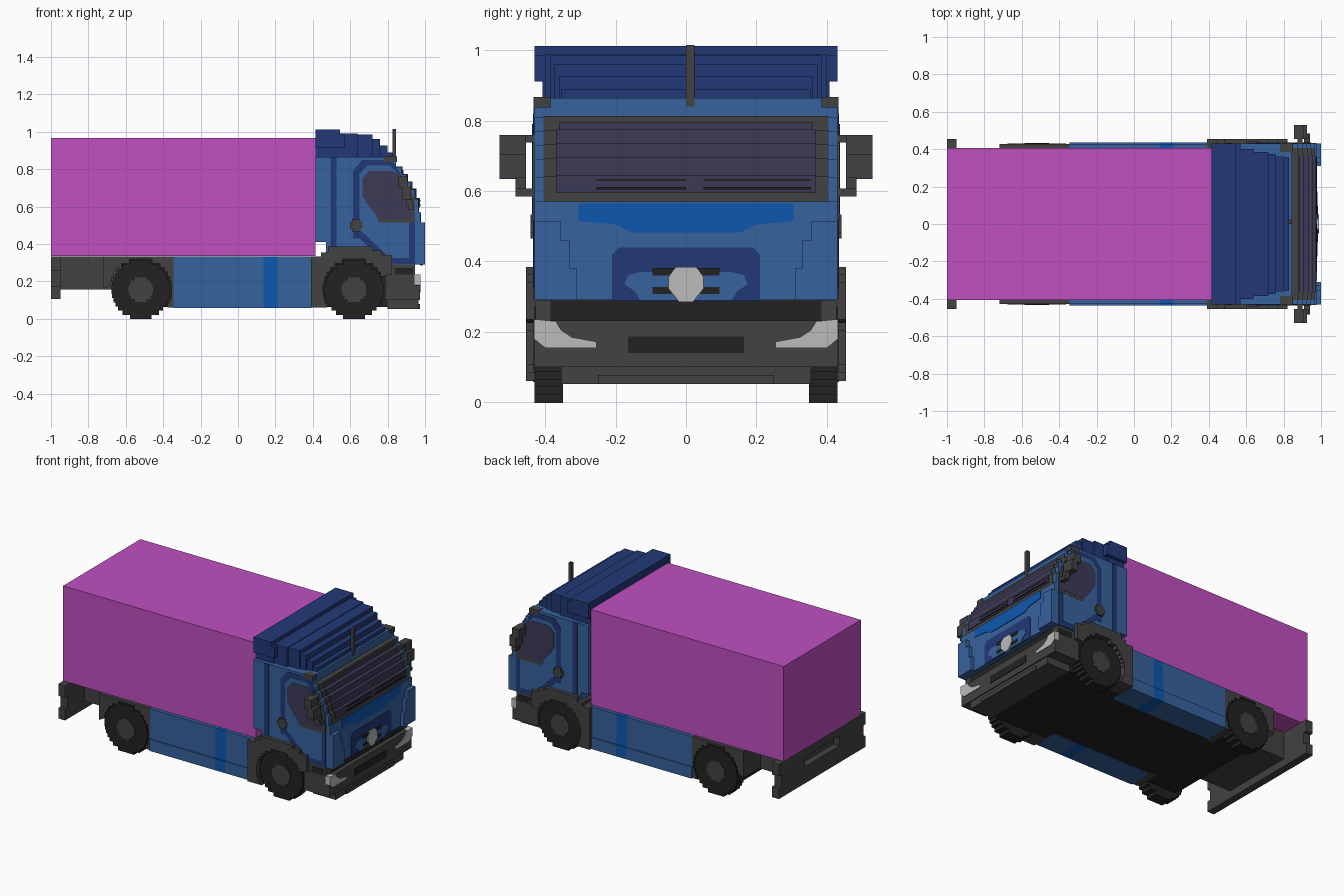
import bpy, bmesh, math
from mathutils import Vector

if "Cube" in bpy.data.objects:
    bpy.data.objects.remove(bpy.data.objects["Cube"], do_unlink=True)


def material(name, rgb):
    lin = [(c / 255 / 12.92 if c < 11 else ((c / 255 + 0.055) / 1.055) ** 2.4) for c in rgb] + [1]
    m = bpy.data.materials.new(name)
    m.use_nodes = True
    m.diffuse_color = lin
    m.node_tree.nodes["Principled BSDF"].inputs["Base Color"].default_value = lin
    return m


MAGENTA = material("magenta", (192, 80, 192))
BLUE = material("cab blue", (54, 98, 158))
NAVY = material("navy", (34, 57, 118))
BRIGHT = material("bright blue", (13, 87, 176))
GRAY = material("dark gray", (66, 66, 66))
BLACK = material("black", (34, 34, 34))
GLASS = material("tinted glass", (60, 58, 86))
SILVER = material("silver", (187, 187, 187))


def prism(name, pts, axis, a, b, mat):
    """Extrude a profile, (x, z) along y or (y, z) along x, from a to b."""
    def put(p, d):
        return (p[0], d, p[1]) if axis == "y" else (d, p[0], p[1])
    bm = bmesh.new()
    face = bm.faces.new([bm.verts.new(put(p, a)) for p in pts])
    ext = bmesh.ops.extrude_face_region(bm, geom=[face])
    move = Vector((0, b - a, 0)) if axis == "y" else Vector((b - a, 0, 0))
    bmesh.ops.translate(bm, vec=move, verts=[v for v in ext["geom"] if isinstance(v, bmesh.types.BMVert)])
    bmesh.ops.recalc_face_normals(bm, faces=bm.faces[:])
    me = bpy.data.meshes.new(name)
    bm.to_mesh(me)
    bm.free()
    me.materials.append(mat)
    ob = bpy.data.objects.new(name, me)
    bpy.context.collection.objects.link(ob)
    return ob


def box(name, x, y, z, mat):
    return prism(name, [(x[0], z[0]), (x[1], z[0]), (x[1], z[1]), (x[0], z[1])], "y", y[0], y[1], mat)


def wide(name, x, y, z, mat):
    return box(name, x, (-y, y), z, mat)


def pair(name, x, y, z, mat):
    for side, s in (("left", 1), ("right", -1)):
        box(f"{side}_{name}", x, (s * y[0], s * y[1]), z, mat)


def side_pair(name, pts, y, mat):
    for side, s in (("left", 1), ("right", -1)):
        prism(f"{side}_{name}", pts, "y", s * y[0], s * y[1], mat)


def front_pair(name, pts, x, mat):
    for side, s in (("left", 1), ("right", -1)):
        prism(f"{side}_{name}", [(s * p[0], p[1]) for p in pts], "x", x[0], x[1], mat)


def half_steps(r, rows):
    """Right-hand staircase of a stepped disc, bottom to top."""
    out = []
    for i in range(rows):
        z0, z1 = -r + 2 * r * i / rows, -r + 2 * r * (i + 1) / rows
        w = math.sqrt(max(r * r - (0.5 * (z0 + z1)) ** 2, 0))
        out += [(w, z0), (w, z1)]
    return out


def stepped_disc(cx, cz, r, rows):
    h = half_steps(r, rows)
    return [(cx + x, cz + z) for x, z in h] + [(cx - x, cz + z) for x, z in reversed(h)]


# Cargo box
wide("cargo_box", (-1, 0.415), 0.405, (0.335, 0.965), MAGENTA)

# Chassis and side skirts
wide("chassis", (-0.62, 0.82), 0.35, (0.062, 0.33), BLACK)
wide("rear_frame", (-0.955, -0.6), 0.25, (0.155, 0.334), GRAY)
for part, x, mat in (("rear_skirt", (-0.345, 0.135), BLUE), ("skirt_stripe", (0.135, 0.21), BRIGHT),
                     ("front_skirt", (0.21, 0.39), BLUE)):
    pair(part + "_lower", x, (0.27, 0.435), (0.058, 0.135), mat)
    pair(part + "_upper", x, (0.27, 0.428), (0.135, 0.334), mat)

# Rear bumper with slot and notched ends
for part, y, z in (("bottom", 0.455, (0.105, 0.175)), ("middle", 0.43, (0.175, 0.215)),
                   ("top", 0.455, (0.28, 0.334))):
    wide("rear_bumper_" + part, (-1, -0.95), y, z, GRAY)
pair("rear_bumper_end", (-1, -0.95), (0.18, 0.43), (0.215, 0.255), GRAY)
pair("rear_bumper_shoulder", (-1, -0.95), (0.18, 0.455), (0.255, 0.28), GRAY)

# Wheels
for part, cx in (("rear", -0.52), ("front", 0.62)):
    side_pair(part + "_tyre", stepped_disc(cx, 0.155, 0.157, 14), (0.35, 0.43), BLACK)
    side_pair(part + "_hub", stepped_disc(cx, 0.155, 0.066, 8), (0.42, 0.434), GRAY)

# Wheel arches: stepped opening cut into an outline
opening = [(x, z) for x, z in half_steps(0.165, 14) if z > -0.1]
left_open = [(-x, z) for x, z in opening]
right_up = [(x, z) for x, z in opening if z > 0]
rear_arch = [(-0.345, 0.06), (-0.345, 0.334), (-0.72, 0.334), (-0.72, 0.16)]
rear_arch += [(-0.52 - x, 0.155 + z) for x, z in right_up]
rear_arch += [(-0.52 + x, 0.155 + z) for x, z in reversed(opening)]
side_pair("rear_arch", rear_arch, (0.25, 0.428), GRAY)
front_arch = [(0.39, 0.06), (0.39, 0.334), (0.445, 0.334), (0.445, 0.355), (0.48, 0.355), (0.48, 0.385),
              (0.72, 0.385), (0.72, 0.365), (0.77, 0.365), (0.77, 0.34), (0.82, 0.34), (0.82, 0.235)]
front_arch += [(0.62 + x, 0.155 + z) for x, z in right_up if z > 0.06]
front_arch += [(0.62 + x, 0.155 + z) for x, z in reversed(left_open)]
side_pair("front_arch", front_arch, (0.34, 0.455), GRAY)

# Cab body with stepped windscreen slope
steps = [(0.965, 0.57, 0.64), (0.945, 0.64, 0.69), (0.925, 0.69, 0.73),
         (0.90, 0.73, 0.77), (0.875, 0.77, 0.81), (0.845, 0.81, 0.865)]
cab = [(0.415, 0.865), (0.415, 0.41), (0.47, 0.41), (0.47, 0.325), (0.80, 0.325), (0.80, 0.29),
       (0.975, 0.29), (0.975, 0.57)]
for x, z0, z1 in steps:
    cab += [(x, z0), (x, z1)]
prism("cab_body", cab, "y", -0.43, 0.43, BLUE)
front_pair("corner_panel", [(0.31, 0.29), (0.43, 0.29), (0.43, 0.515), (0.355, 0.515), (0.355, 0.46),
                            (0.33, 0.46), (0.33, 0.38), (0.31, 0.38)], (0.97, 1.0), BLUE)

# Windscreen: frame and glass follow the steps
for i, (x, z0, z1) in enumerate(steps[:5]):
    wide(f"windscreen_frame_{i}", (x - 0.04, x + 0.004), 0.405, (z0 - 0.004, z1 + 0.003), GRAY)
    g0 = 0.595 if i == 0 else z0
    wide(f"windscreen_{i}", (x - 0.035, x + 0.009), 0.37 if i < 4 else 0.36, (g0, z1 + 0.005 if i < 4 else 0.795), GLASS)
for part, y in (("right", (-0.255, 0.0)), ("left", (0.05, 0.355))):
    box(part + "_wiper_arm", (0.96, 0.979), y, (0.605, 0.612), BLACK)
    box(part + "_wiper_blade", (0.945, 0.977), y, (0.628, 0.634), BLACK)

# Front panel details
prism("front_stripe", [(-0.305, 0.565), (-0.305, 0.515), (-0.2, 0.505), (-0.155, 0.482), (0.155, 0.482),
                       (0.2, 0.505), (0.305, 0.515), (0.305, 0.565)], "x", 0.97, 0.979, BRIGHT)
prism("grille_panel", [(-0.21, 0.288), (0.21, 0.288), (0.21, 0.42), (0.19, 0.44), (-0.19, 0.44),
                       (-0.21, 0.42)], "x", 0.97, 0.979, NAVY)
front_pair("grille_inset", [(0.02, 0.29), (0.13, 0.29), (0.145, 0.315), (0.175, 0.335), (0.165, 0.36),
                            (0.13, 0.37), (0.02, 0.37)], (0.975, 0.982), BLUE)
for z in ((0.36, 0.382), (0.308, 0.328)):
    pair("grille_slit", (0.975, 0.985), (0.02, 0.095), z, BLACK)
prism("grille_plate", [(-0.02, 0.285), (0.02, 0.285), (0.05, 0.325), (0.05, 0.355), (0.028, 0.385),
                       (-0.028, 0.385), (-0.05, 0.355), (-0.05, 0.325)], "x", 0.975, 0.989, SILVER)

# Front bumper, lamps and intake
wide("bumper_recess", (0.79, 0.945), 0.385, (0.225, 0.292), BLACK)
pair("bumper_shoulder", (0.80, 0.945), (0.38, 0.428), (0.225, 0.289), GRAY)
pair("shoulder_vent", (0.84, 0.935), (0.42, 0.431), (0.237, 0.272), BLACK)
wide("front_bumper", (0.785, 0.972), 0.43, (0.1, 0.232), GRAY)
wide("bumper_lip", (0.80, 0.965), 0.355, (0.052, 0.1), GRAY)
wide("bumper_lip_centre", (0.80, 0.972), 0.25, (0.052, 0.078), GRAY)
wide("bumper_intake", (0.96, 0.976), 0.165, (0.14, 0.187), BLACK)
front_pair("headlamp", [(0.432, 0.236), (0.37, 0.23), (0.355, 0.205), (0.325, 0.185), (0.255, 0.172),
                        (0.255, 0.154), (0.4, 0.154), (0.432, 0.18)], (0.945, 0.977), SILVER)

# Roof spoiler in stepped layers
wide("roof_rear_base", (0.415, 0.545), 0.408, (0.86, 0.915), NAVY)
wide("roof_rear", (0.415, 0.545), 0.43, (0.912, 1.013), NAVY)
for i, (x, y, z) in enumerate([(0.57, 0.43, 0.985), (0.64, 0.40, 0.99), (0.72, 0.385, 0.986),
                               (0.76, 0.375, 0.96), (0.80, 0.36, 0.925), (0.83, 0.355, 0.89)]):
    wide(f"roof_step_{i}", (0.5, x), y, (0.912 if i == 0 else 0.86, z), NAVY)
pair("roof_marker", (0.78, 0.85), (0.385, 0.433), (0.838, 0.868), GRAY)
box("antenna", (0.825, 0.846), (0, 0.024), (0.84, 1.015), GRAY)

# Doors: outline, inner panel, window and handle
side_pair("door_outline", [(0.615, 0.43), (0.65, 0.43), (0.75, 0.327), (0.802, 0.327), (0.83, 0.292),
                           (0.945, 0.292), (0.945, 0.58), (0.915, 0.68), (0.86, 0.79), (0.82, 0.85),
                           (0.665, 0.85), (0.615, 0.79)], (0.425, 0.433), NAVY)
side_pair("door_panel", [(0.65, 0.475), (0.68, 0.45), (0.79, 0.345), (0.83, 0.325), (0.915, 0.325),
                         (0.915, 0.62), (0.85, 0.78), (0.81, 0.82), (0.69, 0.82), (0.65, 0.775)],
          (0.428, 0.4345), BLUE)
side_pair("window_frame", [(0.735, 0.56), (0.755, 0.515), (0.945, 0.515), (0.943, 0.64), (0.92, 0.69),
                           (0.88, 0.76), (0.84, 0.78)], (0.428, 0.4355), GRAY)
side_pair("side_window", [(0.665, 0.75), (0.665, 0.655), (0.70, 0.60), (0.755, 0.535), (0.93, 0.535),
                          (0.93, 0.62), (0.86, 0.765), (0.83, 0.79), (0.70, 0.79)], (0.43, 0.437), GLASS)
side_pair("door_handle", stepped_disc(0.632, 0.5, 0.034, 4), (0.425, 0.442), GRAY)
pair("cab_stripe", (0.495, 0.527), (0.425, 0.434), (0.386, 0.865), NAVY)

# Mirrors
pair("mirror_top", (0.855, 0.905), (0.455, 0.53), (0.70, 0.76), GRAY)
pair("mirror_bottom", (0.88, 0.925), (0.455, 0.53), (0.635, 0.705), GRAY)
pair("mirror_upper_arm", (0.875, 0.9), (0.38, 0.46), (0.738, 0.76), GRAY)
pair("mirror_lower_arm", (0.91, 0.94), (0.42, 0.485), (0.585, 0.607), GRAY)
pair("mirror_bracket", (0.9, 0.935), (0.455, 0.485), (0.6, 0.64), GRAY)
